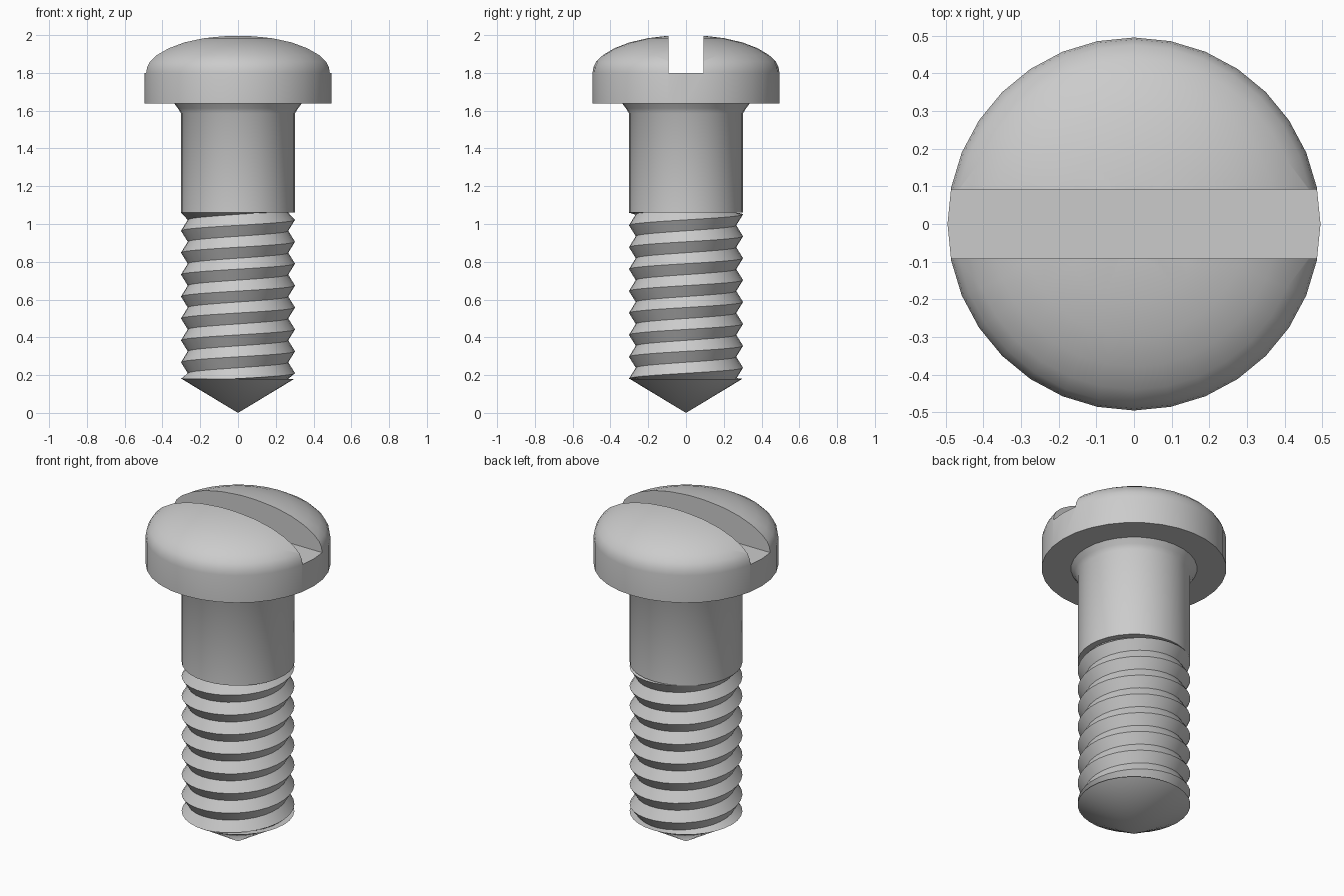
import bpy, bmesh, math

if "Cube" in bpy.data.objects:
    bpy.data.objects.remove(bpy.data.objects["Cube"])

SIDES = 32
STEP = 2 * math.pi / SIDES


def finish(name, bm, angle=35):
    bmesh.ops.remove_doubles(bm, verts=bm.verts, dist=1e-5)
    bmesh.ops.dissolve_degenerate(bm, edges=bm.edges, dist=1e-5)
    mesh = bpy.data.meshes.new(name)
    bm.to_mesh(mesh)
    bm.free()
    obj = bpy.data.objects.new(name, mesh)
    bpy.context.collection.objects.link(obj)
    smooth(obj, angle)
    return obj


def smooth(obj, angle=35):
    bpy.ops.object.select_all(action='DESELECT')
    obj.select_set(True)
    bpy.context.view_layer.objects.active = obj
    bpy.ops.object.shade_smooth_by_angle(angle=math.radians(angle))


def point(bm, r, k, z):
    return bm.verts.new((r * math.cos(k * STEP), r * math.sin(k * STEP), z))


def revolve(name, profile):
    """Lathe a top-to-bottom (radius, z) profile around z."""
    bm = bmesh.new()
    rings = [[point(bm, r, k, z) for r, z in profile] for k in range(SIDES)]
    for k in range(SIDES):
        a, b = rings[k], rings[(k + 1) % SIDES]
        for i in range(len(profile) - 1):
            bm.faces.new((a[i], a[i + 1], b[i + 1], b[i]))
    return finish(name, bm)


# Domed head, fillet and plain shank
head = revolve("head_and_shank", [
    (0, 2.0), (0.1, 1.996), (0.2, 1.984), (0.3, 1.961), (0.38, 1.93),
    (0.44, 1.894), (0.475, 1.86), (0.49, 1.83), (0.495, 1.80),
    (0.495, 1.639), (0.338, 1.639), (0.318, 1.612), (0.302, 1.586),
    (0.302, 1.06), (0.262, 1.06), (0, 1.06)])

# Screwdriver slot
bpy.ops.mesh.primitive_cube_add(size=1, location=(0, 0, 2.0))
cutter = bpy.context.object
cutter.name = "slot_cutter"
cutter.scale = (1.4, 0.184, 0.4)
cutter.hide_render = True
mod = head.modifiers.new("slot", 'BOOLEAN')
mod.operation = 'DIFFERENCE'
mod.solver = 'EXACT'
mod.object = cutter
bpy.context.view_layer.objects.active = head
bpy.ops.object.modifier_apply(modifier=mod.name)
bpy.data.objects.remove(cutter)

# Open the hidden shank end so the thread continues the skin
bm = bmesh.new()
bm.from_mesh(head.data)
hidden = [f for f in bm.faces
          if all(abs(v.co.z - 1.06) < 1e-4 and v.co.xy.length < 0.27 for v in f.verts)]
bmesh.ops.delete(bm, geom=hidden, context='FACES')
bm.to_mesh(head.data)
bm.free()
smooth(head)

# Helical V thread, right-handed, clamped flat at both ends
PITCH, LOW, HIGH = 0.116, 0.18, 1.06
CREST, ROOT = 0.302, 0.266
bm = bmesh.new()
count = SIDES * 10
start = 0.21 - PITCH * 2


def helix(radius, offset):
    verts = []
    for k in range(count + 1):
        z = start + PITCH * (k / SIDES + offset)
        verts.append(point(bm, radius, k, min(max(z, LOW), HIGH)))
    return verts


crest, root = helix(CREST, 0), helix(ROOT, 0.5)
for k in range(count):
    bm.faces.new((crest[k], crest[k + 1], root[k + 1], root[k]))
    if k + SIDES + 1 <= count:
        bm.faces.new((root[k], root[k + 1], crest[k + SIDES + 1], crest[k + SIDES]))
thread = finish("thread", bm)

# Pointed tip
revolve("tip", [(0.262, 0.18), (0.298, 0.18), (0, 0)])
